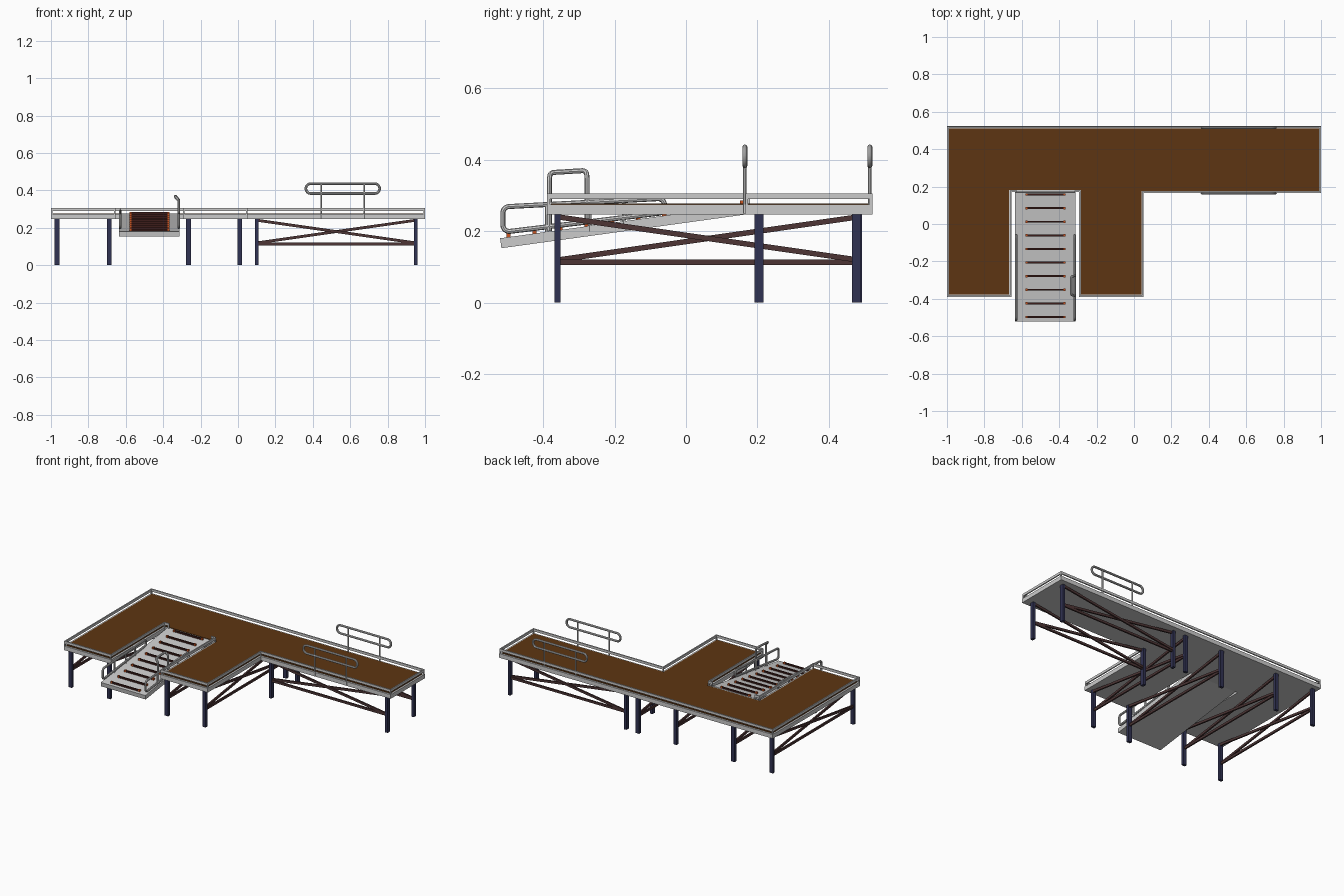
import bpy, bmesh, math
from mathutils import Vector

if "Cube" in bpy.data.objects:
    bpy.data.objects.remove(bpy.data.objects["Cube"])


def material(name, rgb):
    m = bpy.data.materials.new(name)
    m.diffuse_color = (*rgb, 1)
    m.use_nodes = True
    m.node_tree.nodes["Principled BSDF"].inputs["Base Color"].default_value = m.diffuse_color
    return m


BROWN = material("brown_floor", (0.11, 0.036, 0.006))
NAVY = material("navy_leg", (0.03, 0.032, 0.085))
MAROON = material("maroon_brace", (0.075, 0.036, 0.036))
DARK = material("dark_cleat", (0.045, 0.012, 0.01))
ORANGE = material("orange_cap", (0.6, 0.09, 0.015))


def finish(name, bm, mat=None):
    bmesh.ops.recalc_face_normals(bm, faces=bm.faces)
    me = bpy.data.meshes.new(name)
    bm.to_mesh(me)
    bm.free()
    ob = bpy.data.objects.new(name, me)
    bpy.context.collection.objects.link(ob)
    if mat:
        me.materials.append(mat)
    return ob


def box(name, lo, hi, mat=None):
    bm = bmesh.new()
    bmesh.ops.create_cube(bm, size=1)
    for v in bm.verts:
        v.co = [l + (c + 0.5) * (h - l) for c, l, h in zip(v.co, lo, hi)]
    return finish(name, bm, mat)


def beam(name, a, b, width, height, mat=None):
    """Rectangular bar between two points, height kept in the vertical plane."""
    a, b = Vector(a), Vector(b)
    d = (b - a).normalized()
    side = d.cross(Vector((0, 0, 1))).normalized()
    up = side.cross(d)
    bm = bmesh.new()
    bmesh.ops.create_cube(bm, size=1)
    for v in bm.verts:
        x, y, z = v.co
        v.co = (a + b) / 2 + d * x * (b - a).length + side * y * width + up * z * height
    return finish(name, bm, mat)


def prism(name, pts, z0, z1, mat=None):
    bm = bmesh.new()
    face = bm.faces.new([bm.verts.new((x, y, z0)) for x, y in pts])
    ext = bmesh.ops.extrude_face_region(bm, geom=[face])
    for v in ext["geom"]:
        if isinstance(v, bmesh.types.BMVert):
            v.co.z = z1
    return finish(name, bm, mat)


def tube(name, pts, bend, radius, closed=False):
    """Round tube along a path with rounded corners."""
    pts = [Vector(p) for p in pts]
    n, path = len(pts), []
    for i, p in enumerate(pts):
        if not closed and i in (0, n - 1):
            path.append(p)
            continue
        u, w = (pts[i - 1] - p).normalized(), (pts[(i + 1) % n] - p).normalized()
        half = u.angle(w) / 2
        cut = bend / math.tan(half)
        centre = p + (u + w).normalized() * bend / math.sin(half)
        s, e = p + u * cut - centre, p + w * cut - centre
        ang = s.angle(e)
        for k in range(9):
            t = k / 8
            path.append(centre + (s * math.sin((1 - t) * ang) + e * math.sin(t * ang)) / math.sin(ang))
    cu = bpy.data.curves.new(name, "CURVE")
    cu.dimensions = "3D"
    cu.bevel_depth, cu.bevel_resolution, cu.use_fill_caps = radius, 2, True
    sp = cu.splines.new("POLY")
    sp.points.add(len(path) - 1)
    for q, p in zip(sp.points, path):
        q.co = (*p, 1)
    sp.use_cyclic_u = closed
    ob = bpy.data.objects.new(name, cu)
    bpy.context.collection.objects.link(ob)
    bpy.ops.object.select_all(action="DESELECT")
    bpy.context.view_layer.objects.active = ob
    ob.select_set(True)
    bpy.ops.object.convert(target="MESH")
    bpy.ops.object.shade_smooth_by_angle()


def outline(i):
    """Deck perimeter, moved inwards by i, starting and ending at the ramp."""
    return [(-0.655 - i, 0.17 + i), (-0.655 - i, -0.39 + i), (-1 + i, -0.39 + i),
            (-1 + i, 0.523 - i), (1 - i, 0.523 - i), (1 - i, 0.165 + i),
            (0.052 - i, 0.165 + i), (0.052 - i, -0.39 + i),
            (-0.295 + i, -0.39 + i), (-0.295 + i, 0.17 + i)]


# Deck slab and brown floor
prism("deck_frame", outline(0), 0.247, 0.274)
prism("deck_floor", outline(0.012), 0.273, 0.277, BROWN)

# Low edge rail with short posts, open at the ramp
rail = [(-0.63, 0.176)] + outline(0.005) + [(-0.315, 0.176)]
for i, (a, b) in enumerate(zip(rail, rail[1:])):
    d = (Vector(b) - Vector(a)).normalized() * 0.004
    beam(f"edge_rail_{i}", (a[0] - d.x, a[1] - d.y, 0.298), (b[0] + d.x, b[1] + d.y, 0.298), 0.008, 0.016)
for i, (x, y) in enumerate(rail):
    box(f"edge_post_{i}", (x - 0.004, y - 0.004, 0.27), (x + 0.004, y + 0.004, 0.303))


# Trestles: two legs, a low tie and a cross brace
def trestle(name, a, b):
    a, b = Vector(a), Vector(b)
    d = (b - a).normalized()
    s = Vector((-d.y, d.x))
    for k, p in enumerate((a, b)):
        h = Vector((abs(d.x) * 0.009 + abs(s.x) * 0.0125, abs(d.y) * 0.009 + abs(s.y) * 0.0125))
        box(f"{name}_leg_{k}", (*(p - h), 0), (*(p + h), 0.248), NAVY)
    for part, z0, z1, off in (("tie", 0.113, 0.113, 0), ("brace_up", 0.119, 0.24, 0.005),
                              ("brace_down", 0.24, 0.119, -0.005)):
        p, q = a + s * off, b + s * off
        beam(f"{name}_{part}", (*p, z0), (*q, z1), 0.01, 0.015, MAROON)


for i, x in enumerate((-0.968, -0.688, -0.265, 0.01)):
    trestle(f"arm_trestle_{i}", (x, -0.36), (x, 0.484))
for i, y in enumerate((0.205, 0.478)):
    trestle(f"wing_trestle_{i}", (0.101, y), (0.95, y))

# Tall guard rails on the wing
for side, y in (("front", 0.165), ("back", 0.515)):
    tube(f"{side}_guard_loop", [(0.363, y, 0.383), (0.757, y, 0.383), (0.757, y, 0.436), (0.363, y, 0.436)],
         0.026, 0.007, True)
    for x in (0.445, 0.675):
        tube(f"{side}_guard_post", [(x, y, 0.25), (x, y, 0.436)], 0.01, 0.005)


# Sloping ramp
def ramp_z(y):
    return 0.18 + 0.138 * (y + 0.52)


beam("ramp_slab", (-0.475, -0.519, ramp_z(-0.519) - 0.014), (-0.475, 0.17, ramp_z(0.17) - 0.014), 0.325, 0.028)

# Ramp cleats with orange end caps
for i in range(10):
    y = -0.497 + i * 0.0727
    z = ramp_z(y) + 0.004
    box(f"ramp_cleat_{i}", (-0.575, y - 0.005, z - 0.005), (-0.372, y + 0.005, z + 0.006), DARK)
    for x in (-0.575, -0.372):
        box(f"cleat_cap_{i}", (x - 0.006, y - 0.006, z - 0.005), (x + 0.006, y + 0.006, z + 0.008), ORANGE)

# Ramp hand rails on both sides
for side, x in (("left", -0.63), ("right", -0.317)):
    tube(f"{side}_ramp_rail", [(x, -0.513, 0.197), (x, -0.06, 0.252), (x, -0.06, 0.292), (x, -0.513, 0.268)],
         0.018, 0.007, True)
    for y in (-0.39, -0.27, -0.175):
        tube(f"{side}_ramp_rail_post", [(x, y, ramp_z(y) - 0.015), (x, y, 0.268 + 0.053 * (y + 0.513))], 0.01, 0.005)

# Upright grab handle beside the ramp, leaning inwards at the top
tube("grab_handle", [(-0.317, -0.383, 0.2), (-0.317, -0.383, 0.345), (-0.335, -0.38, 0.364),
                     (-0.335, -0.28, 0.37), (-0.317, -0.277, 0.35), (-0.317, -0.277, 0.22)], 0.012, 0.007)
